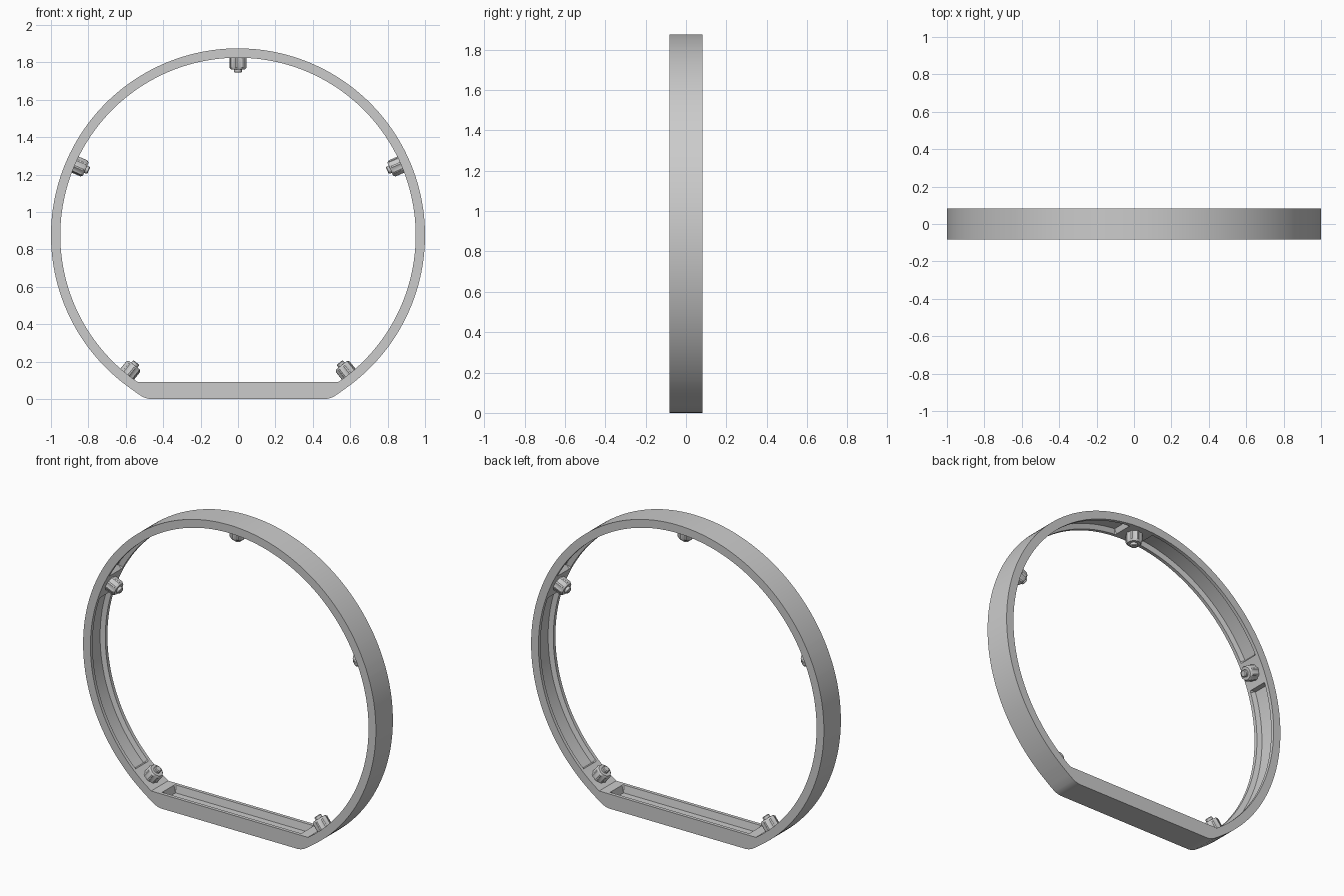
import bpy, bmesh
from math import sin, cos, radians, pi
from mathutils import Vector, Matrix

if "Cube" in bpy.data.objects:
    bpy.data.objects.remove(bpy.data.objects["Cube"])

CZ, RO, RI, HY = 0.875, 1.0, 0.95, 0.083   # centre height, radii, half depth
PW, PF = 0.062, 0.054                      # pocket half width at mouth / floor
PEGS = [-51.4, 23.5, 90, 156.5, 231.4]     # peg angles around the ring


def finish(bm, name):
    bmesh.ops.recalc_face_normals(bm, faces=bm.faces[:])
    me = bpy.data.meshes.new(name)
    bm.to_mesh(me)
    bm.free()
    ob = bpy.data.objects.new(name, me)
    bpy.context.collection.objects.link(ob)
    bpy.ops.object.select_all(action='DESELECT')
    ob.select_set(True)
    bpy.context.view_layer.objects.active = ob
    bpy.ops.object.shade_smooth_by_angle(angle=radians(25))
    return ob


def polar(r, a):
    return (r * cos(radians(a)), CZ + r * sin(radians(a)))


# Stations along the frame: (outer point, inner point, pocket floor point)
stations = []


def arc_station(a, depth=0.0):
    stations.append((polar(RO, a), polar(RI, a), polar(RI + depth, a)))


# Round part: pockets between neighbouring pegs, solid pads under the pegs
arc_station(-53)
for a0, a1 in zip(PEGS, PEGS[1:]):
    s, e = a0 + 5, a1 - 5
    for a in (a0 - 1, a0 + 1.5, a0 + 3.5):
        arc_station(a)
    arc_station(s)
    n = 32
    for i in range(n + 1):
        arc_station(s + 0.6 + (e - s - 1.2) * i / n, 0.03)
    arc_station(e)
    arc_station(a1 - 2.5)
arc_station(PEGS[-1])
arc_station(233)

# Flat base: rounded corners and one long pocket
corner = [((0.545, 0.035), (0.535, 0.09), 0.09),
          ((0.51, 0.012), (0.515, 0.09), 0.09),
          ((0.487, 0.003), (0.495, 0.09), 0.09),
          ((0.465, 0.0), (0.475, 0.09), 0.09),
          ((0.455, 0.0), (0.465, 0.09), 0.045)]
for side, rows in ((-1, corner), (1, corner[::-1])):
    for o, i, fz in rows:
        stations.append(((side * o[0], o[1]), (side * i[0], i[1]), (side * i[0], fz)))

# Frame: sweep the channel cross-section through all stations
bm = bmesh.new()
loops = []
for o, i, f in stations:
    section = [(o, -HY), (o, HY), (i, HY), (i, PW), (f, PF), (f, -PF), (i, -PW), (i, -HY)]
    loops.append([bm.verts.new((p[0], y, p[1])) for p, y in section])
for A, B in zip(loops, loops[1:] + loops[:1]):
    for k in range(8):
        j = (k + 1) % 8
        bm.faces.new((A[k], A[j], B[j], B[k]))
finish(bm, "ring_frame")


# Pegs: ribbed knob with a small tip, pointing at the ring centre
def peg(angle, name):
    bm = bmesh.new()
    n = 32
    profile = [(0, 0.047), (0.056, 0.047), (0.067, 0.038), (0.067, 0.021),
               (0.081, 0.021), (0.085, 0.016)]
    rings = []
    for lvl, (h, r) in enumerate(profile):
        ring = []
        for k in range(n):
            rr = r * (0.91 if lvl < 2 and k % 4 > 1 else 1)
            t = 2 * pi * (k + 0.5) / n
            ring.append(bm.verts.new((rr * cos(t), rr * sin(t), h)))
        rings.append(ring)
    for A, B in zip(rings, rings[1:]):
        for k in range(n):
            j = (k + 1) % n
            bm.faces.new((A[k], A[j], B[j], B[k]))
    bm.faces.new(rings[0])
    bm.faces.new(rings[-1])
    x, z = polar(RI + 0.005, angle)
    inward = Vector((-x, 0, CZ - z))
    rot = inward.to_track_quat('Z', 'Y').to_matrix().to_4x4()
    bm.transform(Matrix.Translation((x, 0, z)) @ rot)
    finish(bm, name)


for idx, a in enumerate(PEGS):
    peg(a, f"peg_{idx + 1}")
